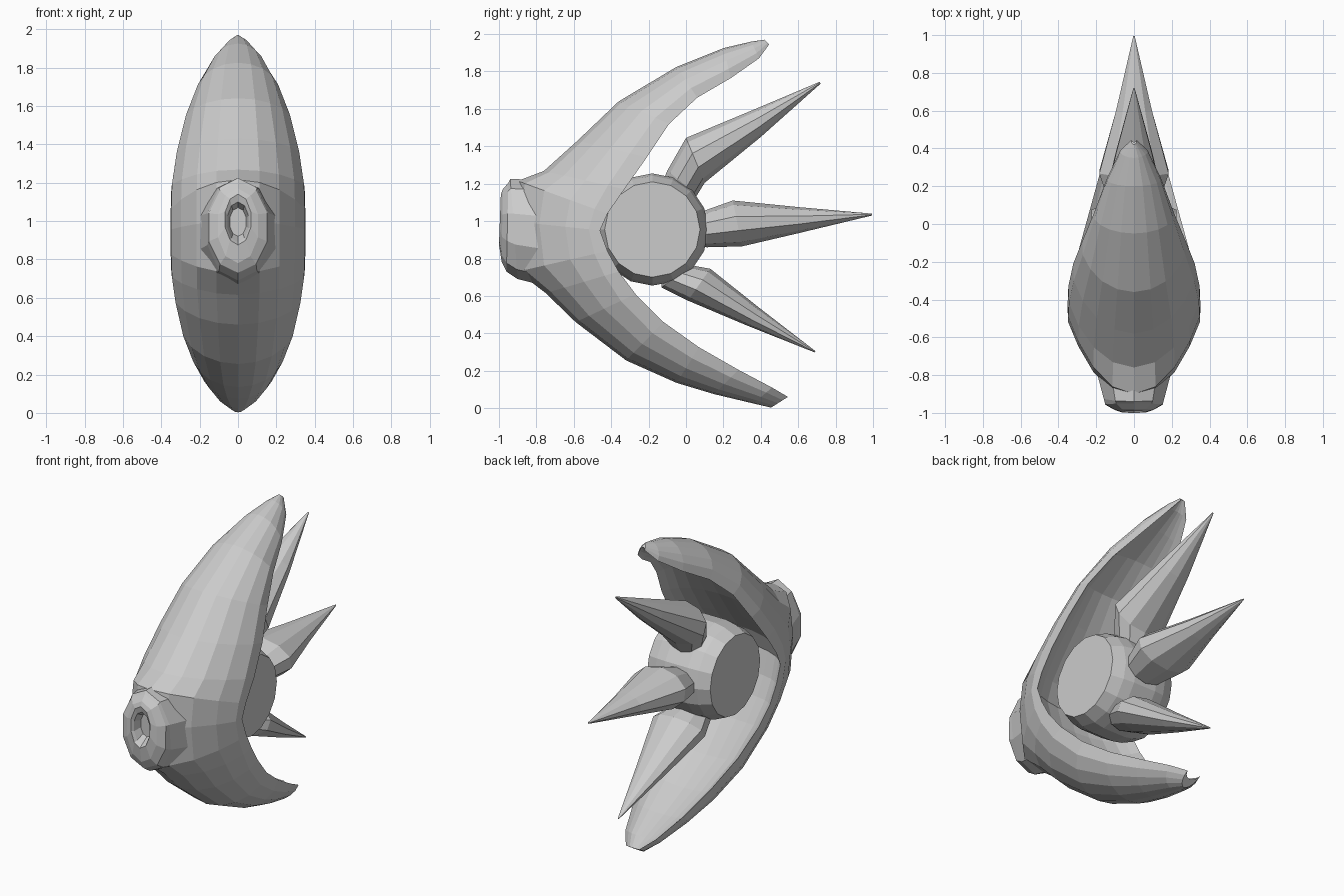
import bpy, bmesh
from math import sin, cos, pi
from mathutils import Vector


def loft(name, rings):
    """Skin a list of equal-length closed rings and cap both ends."""
    bm = bmesh.new()
    vr = [[bm.verts.new(p) for p in r] for r in rings]
    n = len(vr[0])
    for a, b in zip(vr, vr[1:]):
        for i in range(n):
            j = (i + 1) % n
            bm.faces.new((a[i], a[j], b[j], b[i]))
    bm.faces.new(vr[0])
    bm.faces.new(vr[-1][::-1])
    bmesh.ops.remove_doubles(bm, verts=bm.verts, dist=0.0005)
    bmesh.ops.recalc_face_normals(bm, faces=bm.faces)
    me = bpy.data.meshes.new(name)
    bm.to_mesh(me)
    bm.free()
    ob = bpy.data.objects.new(name, me)
    bpy.context.collection.objects.link(ob)
    return ob


def oval(top, bottom, hx, n=8):
    """Ellipse whose vertical axis runs between two (y, z) points."""
    t, b = Vector((0, *top)), Vector((0, *bottom))
    c, h = (t + b) / 2, (t - b) / 2
    return [c + h * cos(2 * pi * i / n) + Vector((hx * sin(2 * pi * i / n), 0, 0))
            for i in range(n)]


def crescent(outer, rim, w, power, n=10, depth=0.12):
    """Shell section: convex arc through outer, shallow hollow arc back, rims at +-w."""
    r, d = Vector((0, *rim)), Vector((0, *outer)) - Vector((0, *rim))
    hollow = min(0.42, depth / d.length)

    def x(i):
        return Vector((w * (0.96 if i in (0, n) else 1) * cos(pi * i / n), 0, 0))
    pts = [r + d * max(sin(pi * i / n), 0) ** power + x(i) for i in range(n + 1)]
    pts += [r + d * hollow * sin(pi * i / n) + x(i) * 0.9 for i in range(n - 1, 0, -1)]
    return pts


# Curved crescent shell, upper to lower tip: outer (y, z), rim (y, z), half width,
# section power (1 = round, 2 = pointed towards the snout)
shell = [
    ((0.42, 1.97), (0.445, 1.945), 0.015, 1),
    ((0.35, 1.96), (0.39, 1.87), 0.075, 1),
    ((0.20, 1.925), (0.24, 1.765), 0.15, 1),
    ((-0.05, 1.825), (0.06, 1.66), 0.22, 1),
    ((-0.36, 1.64), (-0.09, 1.52), 0.285, 1.1),
    ((-0.58, 1.43), (-0.21, 1.34), 0.335, 1.2),
    ((-0.76, 1.268), (-0.33, 1.17), 0.362, 1.35),
    ((-0.90, 1.215), (-0.42, 1.04), 0.366, 1.65),
    ((-0.93, 1.00), (-0.46, 0.95), 0.366, 1.75),
    ((-0.90, 0.73), (-0.42, 0.84), 0.366, 1.65),
    ((-0.75, 0.615), (-0.36, 0.73), 0.362, 1.4),
    ((-0.59, 0.46), (-0.27, 0.61), 0.342, 1.2),
    ((-0.32, 0.255), (-0.12, 0.46), 0.30, 1.05),
    ((-0.05, 0.135), (0.07, 0.325), 0.245, 1),
    ((0.15, 0.075), (0.28, 0.205), 0.185, 1),
    ((0.36, 0.025), (0.46, 0.11), 0.115, 1),
    ((0.455, 0.003), (0.545, 0.06), 0.05, 1),
]
loft("crescent_shell", [crescent(*s) for s in shell])

# Blunt snout with a recessed opening
loft("snout", [oval(*r, n=10) for r in [
    ((-0.74, 1.22), (-0.74, 0.65), 0.22),
    ((-0.94, 1.225), (-0.90, 0.69), 0.168),
    ((-0.95, 1.205), (-0.96, 0.73), 0.16),
    ((-0.98, 1.17), (-0.985, 0.78), 0.11),
    ((-0.99, 1.14), (-1.00, 0.875), 0.07),
    ((-0.98, 1.10), (-0.98, 0.89), 0.058),
    ((-0.93, 1.07), (-0.93, 0.92), 0.045),
]])

# Core ball with flattened sides
ball = []
for x, r in [(-0.225, 0.255), (-0.15, 0.287), (-0.08, 0.3),
             (0.08, 0.3), (0.15, 0.287), (0.225, 0.255)]:
    ball.append([(x, -0.18 + r * cos(pi * i / 8), 0.955 + r * sin(pi * i / 8))
                 for i in range(16)])
loft("core_ball", ball)

# Rear spikes: root, base, widest ring, middle, tip
spikes = {
    "upper_spike": [
        ((-0.12, 1.22), (0.02, 1.10), 0.08),
        ((-0.10, 1.27), (0.06, 1.14), 0.12),
        ((0.00, 1.445), (0.10, 1.205), 0.18),
        ((0.36, 1.595), (0.40, 1.45), 0.10),
        ((0.715, 1.745), (0.72, 1.735), 0.004)],
    "middle_spike": [
        ((0.04, 1.03), (0.04, 0.88), 0.09),
        ((0.11, 1.06), (0.11, 0.86), 0.14),
        ((0.25, 1.11), (0.30, 0.865), 0.193),
        ((0.60, 1.075), (0.60, 0.935), 0.10),
        ((0.995, 1.04), (0.995, 1.03), 0.004)],
    "lower_spike": [
        ((-0.02, 0.78), (-0.13, 0.70), 0.08),
        ((0.02, 0.765), (-0.13, 0.645), 0.13),
        ((0.13, 0.745), (0.01, 0.575), 0.18),
        ((0.40, 0.53), (0.33, 0.44), 0.095),
        ((0.692, 0.305), (0.688, 0.298), 0.004)],
}
for name, rings in spikes.items():
    loft(name, [oval(*r, n=10) for r in rings])
